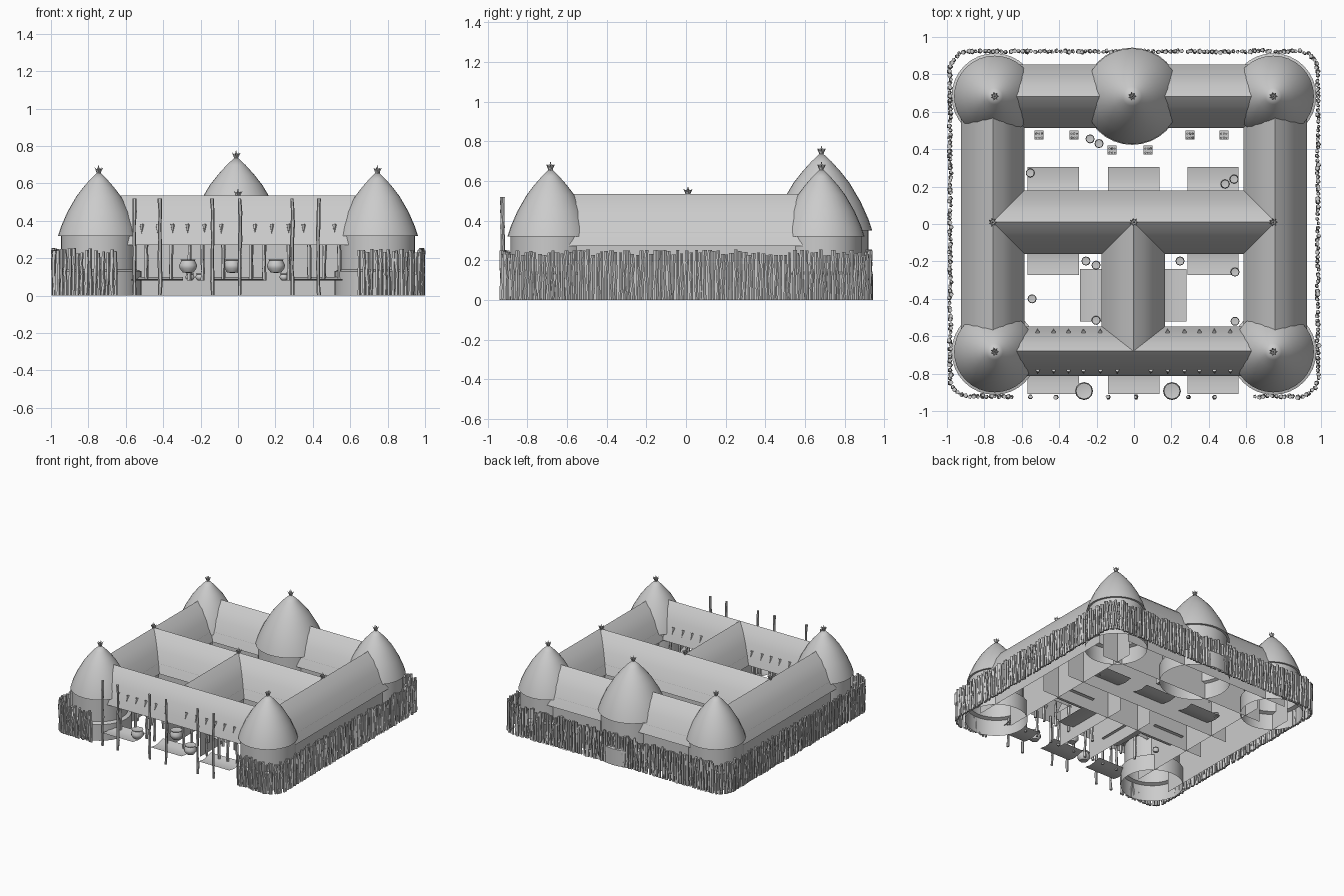
import bpy, bmesh, math, random
from mathutils import Vector

if "Cube" in bpy.data.objects:
    bpy.data.objects.remove(bpy.data.objects["Cube"])
random.seed(4)

def finish(name, bm, smooth=True, angle=40):
    me = bpy.data.meshes.new(name)
    bm.to_mesh(me)
    bm.free()
    ob = bpy.data.objects.new(name, me)
    bpy.context.collection.objects.link(ob)
    if smooth:
        bpy.ops.object.select_all(action='DESELECT')
        ob.select_set(True)
        bpy.context.view_layer.objects.active = ob
        bpy.ops.object.shade_smooth_by_angle(angle=math.radians(angle))
    return ob

def sheet(bm, rows, closed=False):
    """Bridge successive rows of points with quads."""
    vr = [[bm.verts.new(p) for p in r] for r in rows]
    n = len(rows[0])
    for a, b in zip(vr, vr[1:]):
        for i in range(n if closed else n - 1):
            j = (i + 1) % n
            bm.faces.new((a[i], a[j], b[j], b[i]))
    return vr

def lathe(name, profile, c, n=32):
    bm = bmesh.new()
    rows = [[(c[0] + r * math.cos(2 * math.pi * i / n), c[1] + r * math.sin(2 * math.pi * i / n), z)
             for i in range(n)] for r, z in profile]
    sheet(bm, rows, True)
    bmesh.ops.remove_doubles(bm, verts=bm.verts, dist=1e-5)
    return finish(name, bm)

def pole(bm, x, y, z0, z1, r, jit=0.0, n=5, rings=4):
    """Slightly crooked stake."""
    rows = []
    for k in range(rings + 1):
        rr = r * random.uniform(0.75, 1.15)
        dx, dy = (random.uniform(-jit, jit) for _ in range(2))
        rows.append([(x + dx + rr * math.cos(2 * math.pi * i / n),
                      y + dy + rr * math.sin(2 * math.pi * i / n), z0 + (z1 - z0) * k / rings) for i in range(n)])
    vr = sheet(bm, rows, True)
    bm.faces.new(vr[-1])
    bm.faces.new(vr[0][::-1])

def spike(bm, a, b, r, n=5):
    a, b = Vector(a), Vector(b)
    q = (b - a).to_track_quat('Z', 'Y')
    ring = [bm.verts.new(a + q @ Vector((r * math.cos(2 * math.pi * i / n), r * math.sin(2 * math.pi * i / n), 0)))
            for i in range(n)]
    tip = bm.verts.new(b)
    bm.faces.new(ring[::-1])
    for i in range(n):
        bm.faces.new((ring[i], ring[(i + 1) % n], tip))

def extrude(bm, pts, a, b):
    """Sweep a (sideways, height) profile along the ground line a-b."""
    d = (Vector(b) - Vector(a)).normalized()
    s = Vector((d.y, -d.x))
    sheet(bm, [[(e[0] + s.x * o, e[1] + s.y * o, z) for o, z in pts] for e in (a, b)])

def finial(p):
    bm = bmesh.new()
    pole(bm, p[0], p[1], p[2] - 0.03, p[2] + 0.015, 0.012)
    for i in range(7):
        t = 2 * math.pi * i / 7
        spike(bm, (p[0], p[1], p[2] - 0.01),
              (p[0] + 0.024 * math.cos(t), p[1] + 0.024 * math.sin(t), p[2] + 0.02), 0.01)
    spike(bm, p, (p[0], p[1], p[2] + 0.035), 0.01)
    finish("finial", bm, False)

# round towers: wide base, narrower drum, bell shaped roof
def tower(c, s, top, eave, base):
    lathe("tower_wall", [(base, 0), (base, 0.13), (s * 0.93, 0.14), (s * 0.93, eave)], c)
    h = top - eave
    prof = [(0.93, 0.0), (1, 0), (0.93, 0.14), (0.77, 0.37), (0.55, 0.61), (0.38, 0.75), (0.2, 0.88), (0, 1)]
    lathe("tower_roof", [(s * r, eave + h * t) for r, t in prof], c)
    finial((c[0], c[1], top))

for sx in (-1, 1):
    for sy in (-1, 1):
        tower((0.745 * sx, 0.683 * sy), 0.217, 0.665, 0.32, 0.23)
tower((-0.01, 0.683), 0.256, 0.745, 0.35, 0.26)

# long halls with curved gable roofs; walls: (side, bottom height)
def hall(name, a, b, w=0.17, walls=()):
    half = [(1, 0.272), (0.85, 0.335), (0.61, 0.42), (0.33, 0.487), (0, 0.535)]
    bm = bmesh.new()
    extrude(bm, [(-w * o, z) for o, z in half] + [(w * o, z) for o, z in half[-2::-1]], a, b)
    finish(name + "_roof", bm, True, 60)
    bm = bmesh.new()
    for s, z in walls:
        extrude(bm, [(s * w * 0.84, z), (s * w * 0.84, 0.34)], a, b)
    if walls:
        finish(name + "_walls", bm, False)

BOTH = ((-1, 0.0), (1, 0.0))
for sx in (-1, 1):
    hall("side_hall", (sx * 0.755, -0.68), (sx * 0.755, 0.68), walls=BOTH)
hall("back_hall", (-0.75, 0.683), (0.75, 0.683), walls=BOTH)
hall("cross_hall", (-0.755, 0.01), (0.755, 0.01), walls=BOTH)
hall("stem_hall", (-0.003, 0.01), (-0.003, -0.68), walls=BOTH)
hall("front_hall", (-0.75, -0.68), (0.75, -0.68), 0.133)
for x in (-0.755, 0, 0.745):
    finial((x, 0.01, 0.54))

# posts holding up the front hall
bm = bmesh.new()
for x in (-0.49, -0.36, -0.26, -0.19, -0.08, 0.07, 0.14, 0.27, 0.38, 0.46, 0.54):
    for y in (-0.785, -0.575):
        pole(bm, x, y, 0.08, 0.3, 0.011, 0.003)
finish("front_hall_posts", bm, False)

# tall banner poles in front
bm = bmesh.new()
for x in (-0.555, -0.417, -0.137, 0.01, 0.29, 0.43):
    pole(bm, x, -0.925, 0, 0.52, 0.011, 0.003, 6, 7)
finish("tall_poles", bm, False)

# horn pegs on both slopes of the front roof
bm = bmesh.new()
for x in (0.09, 0.18, 0.27, 0.35, 0.43, 0.515):
    for s in (-1, 1):
        for d in (-1, 1):
            spike(bm, (s * x, -0.68 + d * 0.1, 0.38), (s * x, -0.68 + d * 0.122, 0.33), 0.012)
finish("roof_pegs", bm, False)

# low, slightly sagging platforms under the eaves
RAMP = [(-0.05, 0.10), (0.0, 0.087), (0.05, 0.08), (0.11, 0.09)]
bm = bmesh.new()
for x0, x1 in ((-0.57, -0.295), (-0.14, 0.135), (0.285, 0.56)):
    extrude(bm, RAMP, (x0, -0.80), (x1, -0.80))
    extrude(bm, RAMP, (x1, 0.195), (x0, 0.195))
    if abs(x0 + x1) > 0.1:
        extrude(bm, RAMP, (x0, -0.162), (x1, -0.162))
extrude(bm, RAMP, (-0.178, -0.24), (-0.178, -0.52))
extrude(bm, RAMP, (0.172, -0.52), (0.172, -0.24))
bmesh.ops.recalc_face_normals(bm, faces=bm.faces)
finish("platforms", bm)

# pots and large cauldrons
def pot(name, x, y, z, s):
    prof = [(0, 0), (0.6, 0.1), (0.95, 0.55), (1, 0.9), (0.8, 1.3), (0.75, 1.4), (0.9, 1.55), (0.6, 1.5), (0, 1.45)]
    lathe(name, [(s * r, z + s * h) for r, h in prof], (x, y), 12)

for x, y in ((-0.235, 0.455), (-0.187, 0.43), (-0.555, 0.273), (0.535, 0.24), (0.487, 0.214), (-0.257, -0.198),
             (-0.203, -0.22), (0.246, -0.198), (0.54, -0.257), (-0.545, -0.4), (-0.203, -0.515), (0.54, -0.52)):
    pot("pot", x, y, 0.08, 0.024)
for x, y in ((-0.267, -0.893), (0.203, -0.893), (-0.03, -0.74)):
    pot("cauldron", x, y, 0.12, 0.048)

# slatted stools in the rear court
bm = bmesh.new()
for x, y in ((-0.507, 0.475), (-0.32, 0.475), (0.3, 0.475), (0.48, 0.475), (-0.117, 0.395), (0.075, 0.395)):
    r = bmesh.ops.create_cube(bm, size=0.048)
    bmesh.ops.translate(bm, verts=r['verts'], vec=(x, y, 0.105))
    for dx in (-0.014, 0, 0.014):
        for dy in (-0.014, 0.008):
            pole(bm, x + dx, y + dy, 0.08, 0.15, 0.006)
finish("stools", bm, False)

# palisade around the rounded outline, open at the front
path = [Vector((0.65, -0.922))]
for cx, cy, a0 in ((0.88, -0.82, -90), (0.88, 0.82, 0), (-0.88, 0.82, 90), (-0.88, -0.82, 180)):
    for k in range(7):
        t = math.radians(a0 + 15 * k)
        path.append(Vector((cx + 0.103 * math.cos(t), cy + 0.103 * math.sin(t))))
path.append(Vector((-0.65, -0.922)))
bm = bmesh.new()
step, carry = 0.0225, 0.0
for a, b in zip(path, path[1:]):
    L = (b - a).length
    while carry < L:
        p = a.lerp(b, carry / L)
        pole(bm, p.x + random.uniform(-.004, .004), p.y + random.uniform(-.004, .004), 0,
             random.uniform(0.225, 0.255), random.uniform(0.009, 0.0125), 0.004)
        carry += step
    carry -= L
finish("palisade", bm, False)
